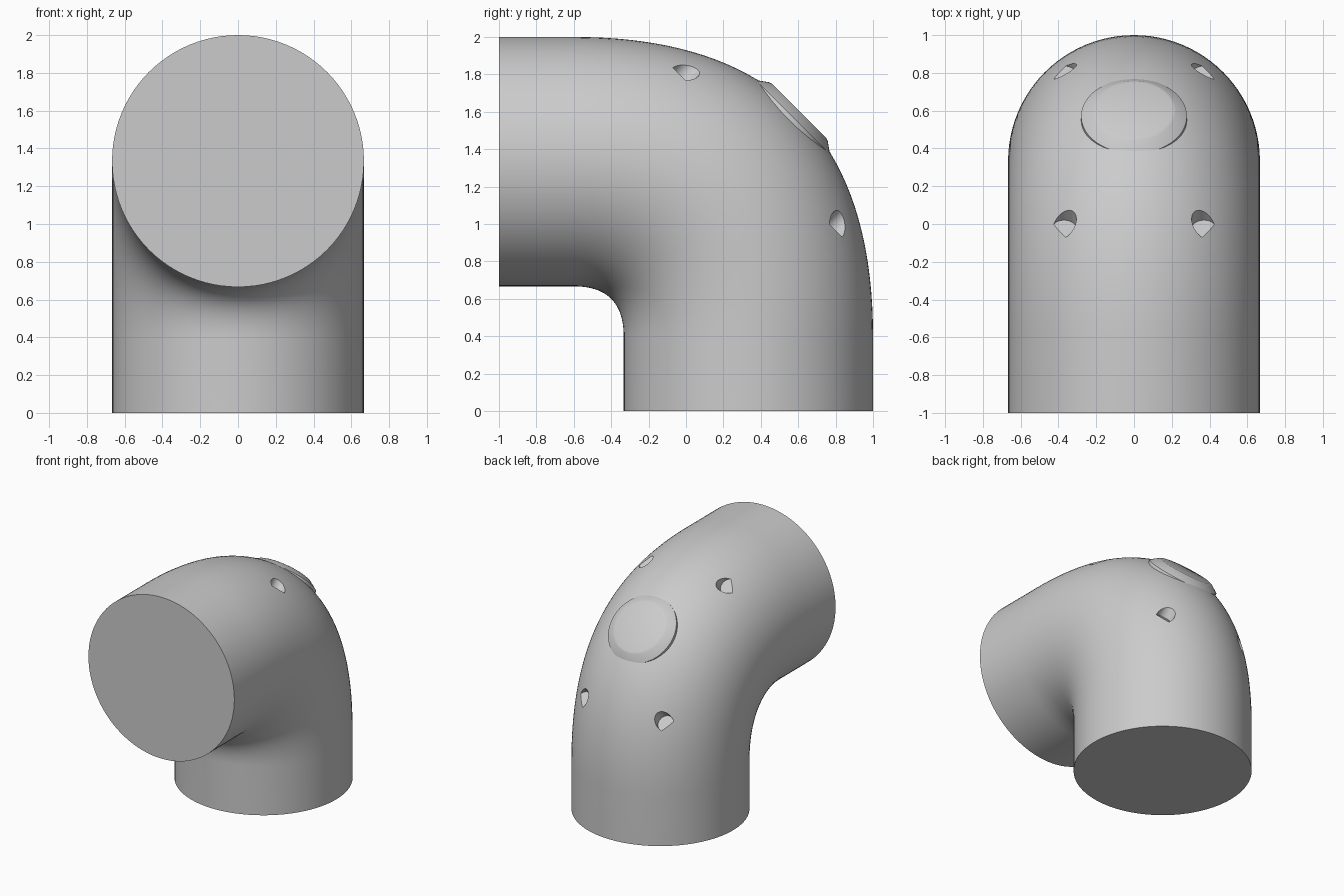
import bpy, bmesh, math
from mathutils import Vector

if "Cube" in bpy.data.objects:
    bpy.data.objects.remove(bpy.data.objects["Cube"], do_unlink=True)

R = 2 / 3                      # pipe radius
BEND_Y, BEND_Z = -0.6, 0.4     # pivot of the bend
MID = 1.6 - R                  # distance from the pivot to the centre line
SEGS = 96
TILT = -math.pi / 4            # direction of the sensor pad

grey = bpy.data.materials.new("plain grey")
grey.use_nodes = True
grey.diffuse_color = (0.6, 0.6, 0.6, 1)
grey.node_tree.nodes["Principled BSDF"].inputs["Base Color"].default_value = (0.6, 0.6, 0.6, 1)


def make_object(name, bm):
    bmesh.ops.recalc_face_normals(bm, faces=bm.faces)
    mesh = bpy.data.meshes.new(name)
    bm.to_mesh(mesh)
    bm.free()
    mesh.materials.append(grey)
    obj = bpy.data.objects.new(name, mesh)
    bpy.context.collection.objects.link(obj)
    return obj


def loft(name, rings):
    """Skin a list of point loops and cap both ends."""
    bm = bmesh.new()
    loops = [[bm.verts.new(p) for p in ring] for ring in rings]
    n = len(loops[0])
    for a, b in zip(loops, loops[1:]):
        for i in range(n):
            j = (i + 1) % n
            bm.faces.new((a[i], a[j], b[j], b[i]))
    bm.faces.new(loops[0])
    bm.faces.new(loops[-1])
    return make_object(name, bm)


def turned(name, profile, segs, x=0.0, along=0.0):
    """Round part on the tilted axis; profile holds (radius, height) pairs."""
    angles = [math.tau * i / segs for i in range(segs)]
    obj = loft(name, [[(r * math.cos(a), r * math.sin(a), h) for a in angles]
                      for r, h in profile])
    k = math.sqrt(0.5)
    obj.rotation_euler.x = TILT
    obj.location = (x, -0.5 + along * k, 0.5 - along * k)
    return obj


def smooth(obj, angle):
    bpy.ops.object.select_all(action="DESELECT")
    obj.select_set(True)
    bpy.context.view_layer.objects.active = obj
    bpy.ops.object.shade_smooth_by_angle(angle=math.radians(angle))


def section(fy, fz, dy=0.0, dz=0.0):
    """Pipe cross-section in a plane through the bend pivot."""
    ring = []
    for i in range(SEGS):
        a = math.tau * i / SEGS
        s = MID + R * math.cos(a)
        ring.append(Vector((R * math.sin(a), BEND_Y + s * fy + dy, BEND_Z + s * fz + dz)))
    return ring


# Elbow pipe: straight mouth, parabolic bend, straight foot
STEPS = 40
rings = [section(0, 1, dy=-0.4)]
for i in range(STEPS + 1):
    t = i / STEPS
    rings.append(section(2 * t - t * t, 1 - t * t))
rings.append(section(1, 0, dz=-0.4))
pipe = loft("elbow_pipe", rings)

# Four round pockets sunk into the bend around the pad
bpy.context.view_layer.objects.active = pipe
for side in (-1, 1):
    for end in (-1, 1):
        cutter = turned("pocket_cutter", [(0.065, 1.248), (0.065, 1.6)], 32,
                        side * 0.37, end * 0.577)
        cut = pipe.modifiers.new("pocket", "BOOLEAN")
        cut.operation = "DIFFERENCE"
        cut.solver = "EXACT"
        cut.object = cutter
        bpy.context.view_layer.update()
        bpy.ops.object.modifier_apply(modifier=cut.name)
        bpy.data.objects.remove(cutter, do_unlink=True)
smooth(pipe, 30)

# Raised round pad with a bevelled rim
pad = turned("round_pad", [(0.28, 1.4), (0.28, 1.515), (0.222, 1.557), (0.205, 1.563)], 64)
smooth(pad, 30)
